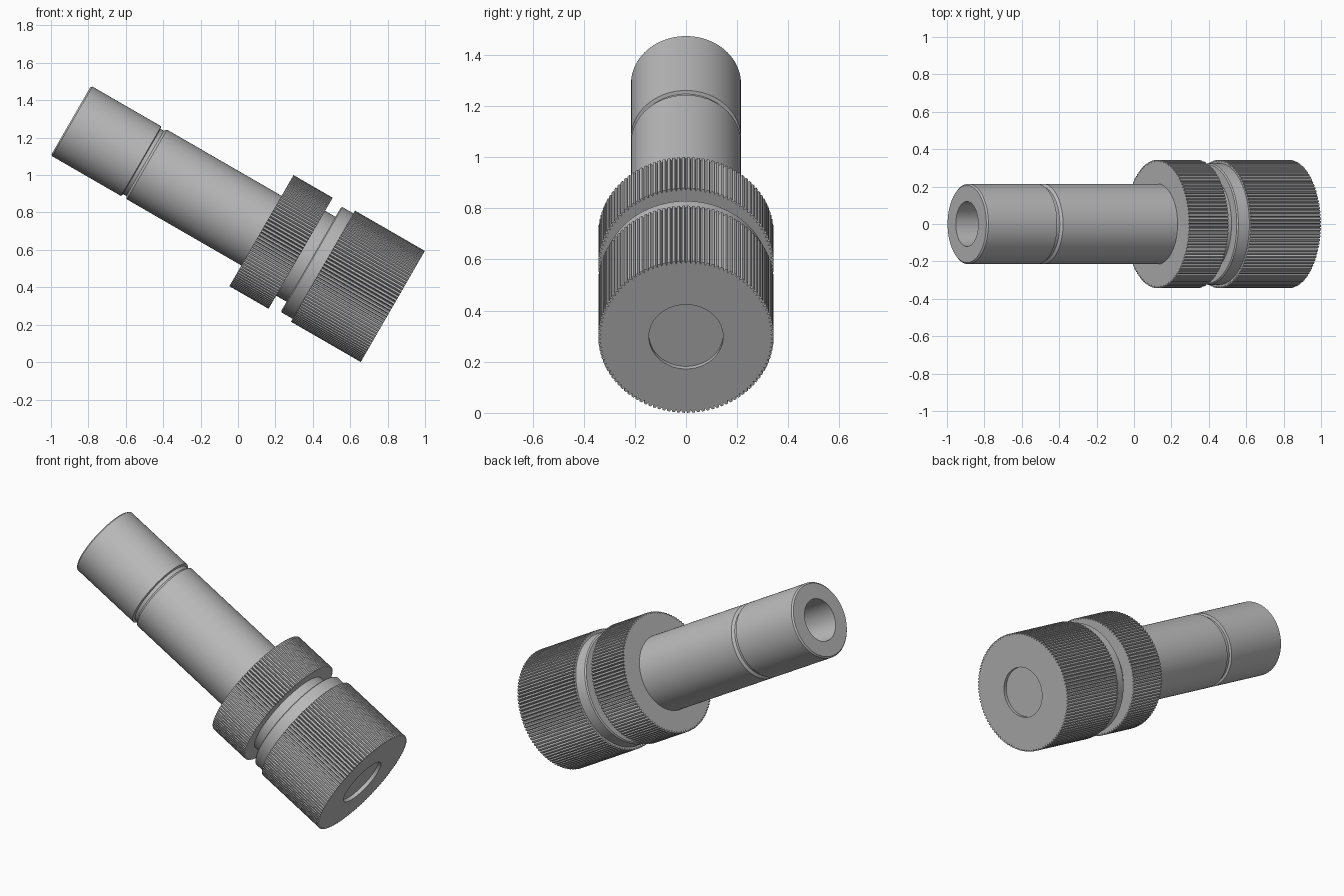
import bpy
import bmesh
from math import sin, cos, pi, radians
from mathutils import Matrix

cube = bpy.data.objects.get("Cube")
if cube:
    bpy.data.objects.remove(cube, do_unlink=True)

# Brushed metal
metal = bpy.data.materials.new("metal grey")
metal.use_nodes = True
GREY = (0.5, 0.5, 0.5, 1)
metal.diffuse_color = GREY
metal.node_tree.nodes["Principled BSDF"].inputs["Base Color"].default_value = GREY

# The whole connector leans on its long axis
TILT = Matrix.Translation((-0.893, 0, 1.291)) @ Matrix.Rotation(radians(120), 4, "Y")
LENGTH = 1.987
TEETH = 110
KNURL = 0.012


def lathe(name, profile, segments=96, closed=False):
    """Turn (distance, radius[, tooth depth]) points about the long axis."""
    bm = bmesh.new()
    rings = []
    for t, r, *tooth in profile:
        if r == 0:
            rings.append([bm.verts.new((0, 0, t))] * segments)
            continue
        depth = tooth[0] if tooth else 0
        ring = []
        for k in range(segments):
            a = 2 * pi * k / segments
            rad = r - depth * (k % 4 == 0)
            ring.append(bm.verts.new((rad * cos(a), rad * sin(a), t)))
        rings.append(ring)
    pairs = list(zip(rings, rings[1:]))
    if closed:
        pairs.append((rings[-1], rings[0]))
    for low, high in pairs:
        for k in range(segments):
            n = (k + 1) % segments
            corners = dict.fromkeys((low[k], low[n], high[n], high[k]))
            bm.faces.new(list(corners))
    bmesh.ops.recalc_face_normals(bm, faces=bm.faces[:])
    mesh = bpy.data.meshes.new(name)
    bm.to_mesh(mesh)
    bm.free()
    mesh.materials.append(metal)
    obj = bpy.data.objects.new(name, mesh)
    bpy.context.collection.objects.link(obj)
    obj.matrix_world = TILT
    bpy.ops.object.select_all(action="DESELECT")
    obj.select_set(True)
    bpy.context.view_layer.objects.active = obj
    bpy.ops.object.shade_smooth_by_angle(angle=radians(25))
    return obj


# Hollow tube with a chamfered mouth and a narrow groove
R = 0.215
lathe("tube", [
    (1.1, 0), (1.1, 0.12), (0, 0.12), (0, R - 0.008), (0.008, R),
    (0.433, R), (0.437, R - 0.014), (0.457, R - 0.014), (0.469, R),
    (1.2, R), (1.2, 0)])

# Knurled locking ring around the tube
lathe("locking_ring", [
    (1.176, R), (1.176, 0.343, KNURL), (1.418, 0.343, KNURL), (1.418, R)],
    TEETH * 4, closed=True)

# Plain neck and collar between ring and knob
lathe("neck", [
    (1.4, 0), (1.4, 0.262), (1.482, 0.262), (1.482, 0.318), (1.488, 0.325),
    (1.57, 0.325), (1.57, 0)])

# Knurled knob with a shallow round recess in its end
lathe("knob", [
    (1.556, 0), (1.556, 0.343, KNURL), (LENGTH, 0.343, KNURL),
    (LENGTH, 0.145), (LENGTH - 0.02, 0.145), (LENGTH - 0.02, 0)],
    TEETH * 4)
